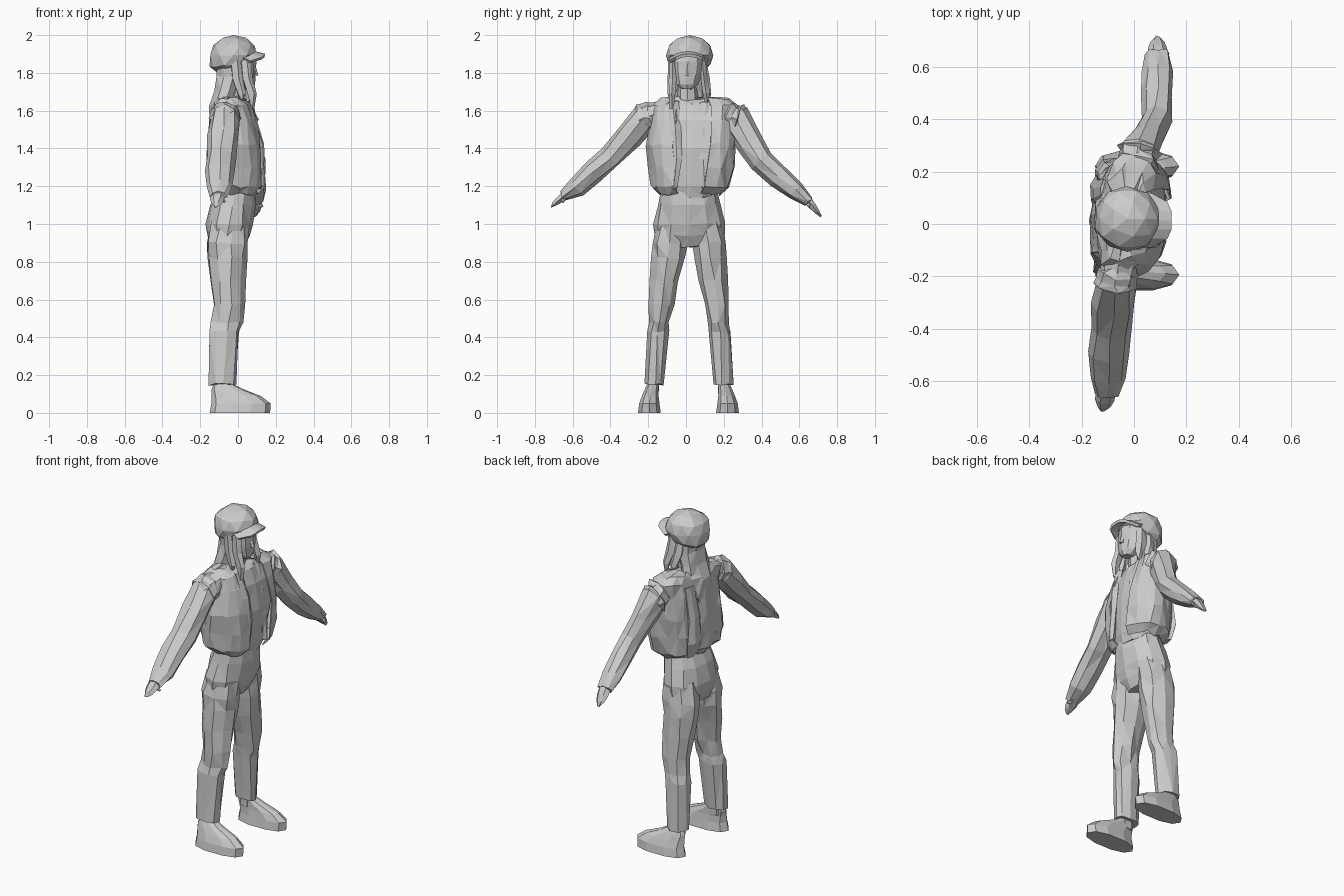
import bpy, bmesh, math, random
from mathutils import Vector

random.seed(4)


def finish(name, bm, thick=0.0):
    bmesh.ops.recalc_face_normals(bm, faces=bm.faces[:])
    bmesh.ops.triangulate(bm, faces=bm.faces[:])
    me = bpy.data.meshes.new(name)
    bm.to_mesh(me)
    bm.free()
    ob = bpy.data.objects.new(name, me)
    bpy.context.collection.objects.link(ob)
    if thick:
        m = ob.modifiers.new("Thickness", 'SOLIDIFY')
        m.thickness = thick
        m.offset = 0
    return ob


def loft(name, rings, n=8, jit=0.005, flat=True, arc=None, power=1.0, yaw=0.0, thick=0.0):
    """Skin rings (x, y, z, radius_x, radius_other); flat rings stay horizontal."""
    bm = bmesh.new()
    pts = [Vector(r[:3]) for r in rings]
    rows = []
    for i, r in enumerate(rings):
        u, v = Vector((1, 0, 0)), Vector((0, 1, 0))
        if not flat:
            t = (pts[min(i + 1, len(pts) - 1)] - pts[max(i - 1, 0)]).normalized()
            u = (u - t * u.dot(t)).normalized()
            v = t.cross(u)
        row = []
        for k in range(n):
            if arc:
                a = math.radians(arc[0] + (arc[1] - arc[0]) * k / (n - 1))
            else:
                a = 2 * math.pi * k / n
            c, s = math.cos(a), math.sin(a)
            c = math.copysign(abs(c) ** power, c)
            s = math.copysign(abs(s) ** power, s)
            p = pts[i] + u * r[3] * c + v * r[4] * s
            p += Vector([random.uniform(-jit, jit) for _ in range(3)])
            p.x += yaw * (p.y - pts[i].y)
            row.append(bm.verts.new(p))
        rows.append(row)
    for a, b in zip(rows, rows[1:]):
        for k in range(n - 1 if arc else n):
            j = (k + 1) % n
            bm.faces.new((a[k], a[j], b[j], b[k]))
    if not arc:
        bm.faces.new(rows[0])
        bm.faces.new(rows[-1])
    return finish(name, bm, thick)


# Trousers: hips and two legs
loft("trouser_hips", [(-.01, .015, 1.2, .095, .145), (-.03, .015, 1.1, .122, .167),
                      (-.045, .015, 1.0, .127, .188), (-.052, .015, .94, .112, .185),
                      (-.055, .012, .88, .085, .1)], n=12)
for side, label in ((-1, "right"), (1, "left")):
    leg = [(-.04, .088, 1.02, .1, .085), (-.056, .104, .9, .112, .094),
           (-.057, .112, .82, .107, .09), (-.054, .13, .7, .095, .078),
           (-.05, .147, .57, .084, .066), (-.06, .156, .48, .083, .053),
           (-.072, .164, .43, .078, .06), (-.085, .18, .15, .074, .052)]
    loft(label + "_trouser_leg", [(x, .016 + side * y, z, a, b) for x, y, z, a, b in leg],
         n=9, jit=.007)

    # Shoes and ankles
    y = .013 + side * .207
    loft(label + "_shoe", [(.01, y, 0, .16, .063), (.016, y, .05, .157, .056),
                           (-.01, y - side * .005, .09, .13, .046),
                           (-.055, y - side * .012, .125, .085, .038),
                           (-.075, y - side * .018, .15, .055, .033)],
         n=10, jit=0, power=.85)
    loft(label + "_ankle", [(-.08, y - side * .02, .1, .045, .034),
                            (-.082, y - side * .022, .2, .045, .034)], n=6, jit=0)

# Shirt body
loft("shirt", [(-.01, .018, 1.14, .098, .12), (0, .02, 1.2, .107, .15),
               (0, .03, 1.4, .116, .2), (-.01, .035, 1.55, .105, .205),
               (-.025, .035, 1.63, .085, .185), (-.035, .03, 1.66, .06, .12)],
     n=12, power=.85, yaw=.1)

# Open jacket with gathered hem
loft("jacket", [(-.01, .02, 1.16, .11, .165), (-.01, .022, 1.2, .145, .208),
                (-.012, .027, 1.3, .146, .222), (-.012, .03, 1.42, .142, .235),
                (-.018, .038, 1.55, .122, .228), (-.03, .042, 1.63, .105, .225),
                (-.04, .04, 1.66, .075, .185), (-.04, .03, 1.67, .045, .08)],
     n=19, arc=(20, 340), power=.85, yaw=.1, jit=.01, thick=.006)

# Lapel folds beside the opening and loose folds on the back
for side in (-1, 1):
    yc = .018
    loft("jacket_lapel", [(.045, yc + side * .085, 1.65, .02, .03),
                          (.092, yc + side * .075, 1.5, .018, .032),
                          (.11, yc + side * .07, 1.35, .016, .028),
                          (.105, yc + side * .085, 1.19, .018, .022)], n=5)
    loft("jacket_back_fold", [(-.11, yc + side * .11, 1.6, .02, .04),
                              (-.14, yc + side * .1, 1.42, .02, .05),
                              (-.143, yc + side * .1, 1.27, .023, .07),
                              (-.12, yc + side * .09, 1.18, .015, .06)], n=7)

# Sleeves, shoulder gathers and hands
arms = {
    "right": [(-.055, -.13, 1.59, .07, .06), (-.068, -.22, 1.56, .076, .08),
              (-.08, -.30, 1.463, .08, .074), (-.087, -.40, 1.355, .08, .064),
              (-.097, -.49, 1.275, .076, .062), (-.10, -.58, 1.197, .066, .053),
              (-.108, -.65, 1.145, .045, .03)],
    "left": [(.0, .18, 1.59, .07, .06), (.02, .27, 1.555, .076, .08),
             (.055, .335, 1.43, .062, .072), (.085, .40, 1.33, .056, .064),
             (.09, .49, 1.253, .06, .062), (.092, .58, 1.18, .06, .05),
             (.092, .65, 1.12, .045, .03)],
}
tips = {"right": Vector((-.12, -.715, 1.09)), "left": Vector((.088, .715, 1.04))}
for label, path in arms.items():
    loft(label + "_sleeve", path, flat=False, jit=.006)
    a, b = Vector(path[0][:3]), Vector(path[1][:3])
    gather = [(*a.lerp(b, t), r, r) for t, r in ((.2, .05), (.6, .085), (.9, .074), (1.1, .083), (1.3, .06))]
    loft(label + "_shoulder_gather", gather, flat=False, n=8, jit=.01)
    wrist, tip = Vector(path[-1][:3]), tips[label]
    loft(label + "_hand", [(*wrist.lerp(tip, t), rx, rt) for t, rx, rt in
                           ((-.2, .038, .028), (.35, .036, .022), (.7, .026, .014), (1, .008, .004))],
         flat=False, n=6, jit=.002)
    thumb = wrist + Vector((.04, 0, -.03))
    loft(label + "_thumb", [(*wrist, .018, .014),
                            (*wrist.lerp(thumb, .6), .013, .012), (*thumb, .005, .005)],
         flat=False, n=5, jit=0)

# Neck, head and nose
loft("neck", [(-.02, .01, 1.6, .055, .06), (-.015, .008, 1.76, .046, .048)], jit=0)
loft("head", [(.05, .005, 1.715, .03, .03), (.03, .005, 1.74, .06, .062),
              (.015, .006, 1.79, .08, .08), (.008, .01, 1.86, .088, .086),
              (0, .015, 1.93, .08, .08)], n=10, jit=.002)
loft("nose", [(.09, .005, 1.785, .018, .015), (.083, .005, 1.84, .01, .008)], n=5, jit=0)

# Hair: back mass and hanging front strands
loft("hair_back", [(-.035, .018, 1.88, .085, .095), (-.042, .016, 1.78, .072, .09),
                   (-.062, .015, 1.7, .062, .095), (-.09, .015, 1.62, .06, .11),
                   (-.115, .02, 1.53, .045, .085), (-.135, .02, 1.42, .022, .04)], n=9, jit=.008)
for y0, y1, z1, x1 in ((-.072, -.075, 1.61, .075), (.085, .11, 1.64, .055),
                       (-.078, -.082, 1.66, .02), (.092, .118, 1.67, 0)):
    x0 = x1 - .035
    loft("hair_strand", [(x0, y0, 1.87, .03, .018), (x0 + .01, (y0 + y1) / 2, 1.77, .032, .02),
                         (x1, y1, 1.69, .026, .02), (x1, y1, z1, .008, .008)], n=5, jit=.004)

# Cap crown: faceted dome, sagging lower at the back
bm = bmesh.new()
bmesh.ops.create_icosphere(bm, subdivisions=2, radius=1)
for v in bm.verts:
    x, y, z = v.co
    if z < 0:
        z = max(z * (1.08 - .2 * x), -1 + .75 * max(x + .3, 0))
    v.co = (-.025 + .127 * x - .012 * (z < 0), .02 + .127 * y, 1.895 + .105 * z)
    v.co += Vector([random.uniform(-.004, .004) * (z < .9) for _ in range(3)])
finish("cap_crown", bm)

# Cap bill, curved sheet with thickness
bm = bmesh.new()
rows = []
for i in range(7):
    t = i / 3 - 1
    rows.append((bm.verts.new((.07 - .055 * t * t, .014 + .095 * t, 1.912 - .03 * t * t)),
                 bm.verts.new((.142 - .08 * t ** 4, .014 + .1 * t, 1.893 - .035 * t * t))))
for a, b in zip(rows, rows[1:]):
    bm.faces.new((a[0], a[1], b[1], b[0]))
finish("cap_bill", bm, .016)
